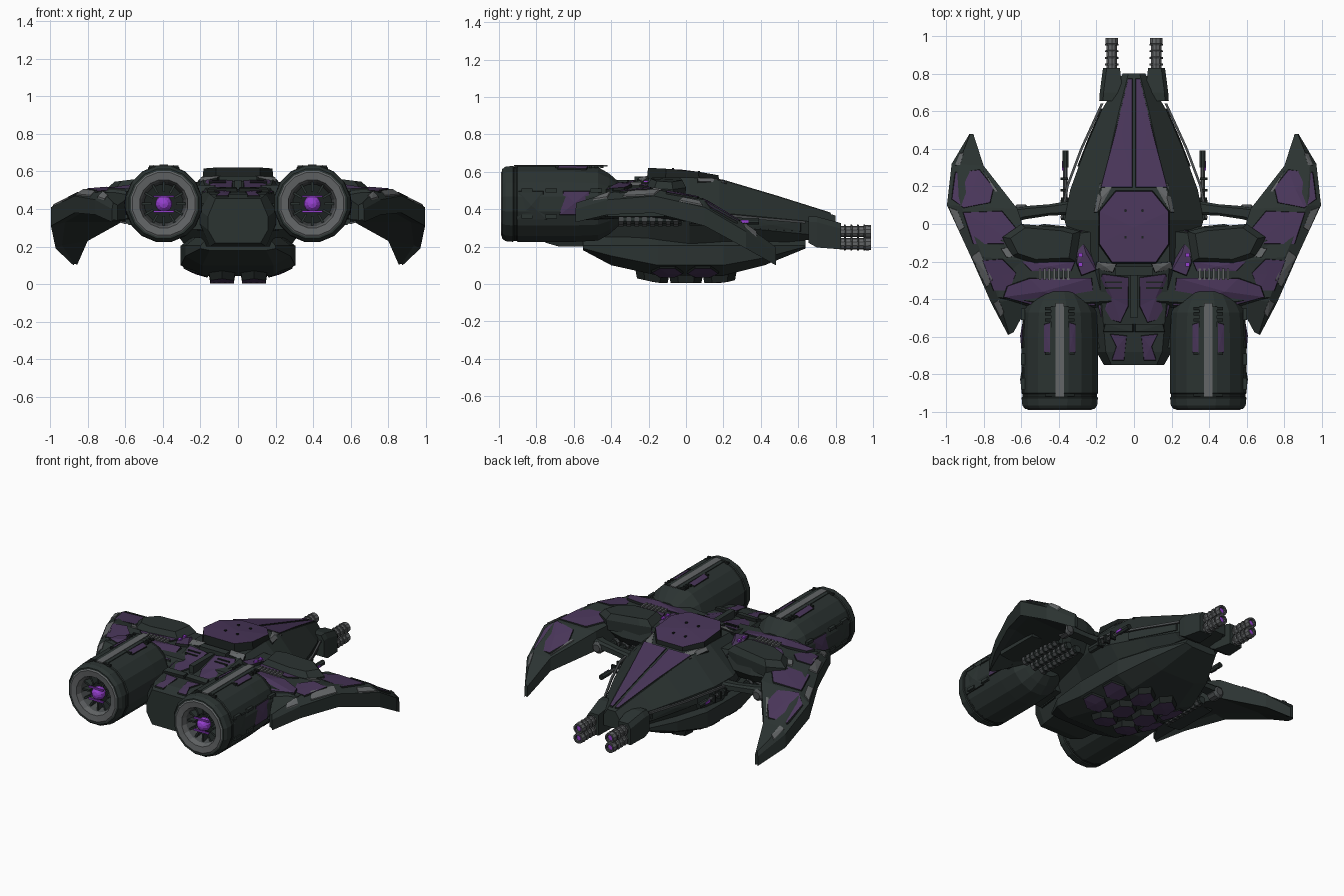
import bpy, bmesh, math
from mathutils import Vector, Matrix
from mathutils.bvhtree import BVHTree

if "Cube" in bpy.data.objects:
    bpy.data.objects.remove(bpy.data.objects["Cube"])

COLORS = {
    "hull": (0.024, 0.033, 0.031), "purple": (0.066, 0.036, 0.100), "grey": (0.125, 0.132, 0.136),
    "seam": (0.012, 0.016, 0.015), "glow": (0.30, 0.05, 0.62), "steel": (0.07, 0.077, 0.08)}
MATS = {}
for n, c in COLORS.items():
    MATS[n] = bpy.data.materials.new(n)
    MATS[n].diffuse_color = (*c, 1)


def finish(name, bm, mats, mirror=True):
    """Turn a bmesh into an object (mirrored over x) and return its surface for plates."""
    bmesh.ops.remove_doubles(bm, verts=bm.verts, dist=1e-5)
    bmesh.ops.recalc_face_normals(bm, faces=bm.faces)
    tree = BVHTree.FromBMesh(bm)
    me = bpy.data.meshes.new(name)
    bm.to_mesh(me)
    bm.free()
    for m in mats:
        me.materials.append(MATS[m])
    ob = bpy.data.objects.new(name, me)
    bpy.context.collection.objects.link(ob)
    if mirror:
        ob.modifiers.new("Mirror", "MIRROR").use_clip = False
    return tree


def loft(name, rings, mat, mirror=True):
    bm = bmesh.new()
    vs = [[bm.verts.new(p) for p in r] for r in rings]
    n = len(vs[0])
    for a, b in zip(vs, vs[1:]):
        for i in range(n):
            bm.faces.new((a[i], a[(i + 1) % n], b[(i + 1) % n], b[i]))
    bm.faces.new(vs[0])
    bm.faces.new(vs[-1])
    return finish(name, bm, [mat], mirror)


def lathe(name, prof, cols, cx, cz, sides=12):
    """Revolve (y, radius) points about a lengthwise axis; one colour per band."""
    mats = list(dict.fromkeys(cols))
    bm = bmesh.new()
    rings = []
    for y, r in prof:
        rings.append([bm.verts.new((cx + r * math.cos(t), y, cz + r * math.sin(t)))
                      for t in (2 * math.pi * (k + .5) / sides for k in range(sides))])
    for j, (a, b) in enumerate(zip(rings, rings[1:])):
        for i in range(sides):
            k = (i + 1) % sides
            bm.faces.new((a[i], a[k], b[k], b[i])).material_index = mats.index(cols[j])
    return finish(name, bm, mats)


def boxes(name, items, mat, mirror=True):
    bm = bmesh.new()
    for c, s in items:
        bmesh.ops.create_cube(bm, size=1, matrix=Matrix.Translation(c) @ Matrix.Diagonal((*s, 1)))
    finish(name, bm, [mat], mirror)


VIEW = {"top": (lambda a, b: Vector((a, b, 2)), Vector((0, 0, -1))),
        "bottom": (lambda a, b: Vector((a, b, -2)), Vector((0, 0, 1))),
        "side": (lambda a, b: Vector((2.4, a, b)), Vector((-1, 0, 0)))}


def plate(name, tree, pts, mat="purple", view="top", h=.008, mirror=True, rim="seam", inset=.008):
    """Lay an armour plate with a dark bevelled rim on a surface."""
    org, d = VIEW[view]
    hf = h if callable(h) else (lambda b: h)

    def on(p, off):
        o = org(*p)
        hit = tree.ray_cast(o, d)[0] or tree.find_nearest(o + d * 1.6)[0]
        return hit - d * off
    c = sum((Vector(p) for p in pts), Vector((0, 0))) / len(pts)
    bm = bmesh.new()
    ring, low = [], []
    for p in map(Vector, pts):
        q = c + (p - c) * (1 - inset / (p - c).length)
        ring.append(bm.verts.new(on(q, hf(p.y))))
        low.append(bm.verts.new(on(p, -.012)))
    mid = bm.verts.new(on(c, hf(c.y)))
    for i in range(len(pts)):
        k = (i + 1) % len(pts)
        bm.faces.new((ring[i], ring[k], mid))
        bm.faces.new((low[i], low[k], ring[k], ring[i])).material_index = 1
    finish(name, bm, [mat, rim], mirror)


def sym(y, half):
    """Full cross-section at y from its right half, listed top to bottom."""
    return [(x, y, z) for x, z in half] + [(-x, y, z) for x, z in reversed(half)]


# Fuselage: y, top half-width, half-width, top z, waist z, bottom z
st = [(.80, .03, .06, .365, .32, .25), (.6, .08, .175, .43, .34, .23), (.4, .125, .26, .49, .36, .21),
      (.18, .18, .34, .555, .38, .2), (.02, .19, .37, .57, .4, .2), (-.2, .19, .3, .565, .42, .2),
      (-.45, .17, .24, .505, .42, .2), (-.68, .15, .2, .48, .39, .2), (-.75, .12, .16, .455, .36, .22)]
hull = loft("fuselage", [sym(y, [(wt, zt), (w, zm), (w, zm - .07), (w * .75, zb)])
                         for y, wt, w, zt, zm, zb in st], "hull", False)
# Belly pod: y, half-width, bottom half-width, side lower z, bottom z
bst = [(-.55, .2, .15, .19, .18), (-.4, .28, .19, .15, .1), (-.15, .305, .19, .1, .045),
       (.2, .3, .18, .1, .045), (.42, .23, .13, .14, .1), (.64, .12, .07, .2, .19)]
belly = loft("belly_pod", [sym(y, [(w * .8, .25), (w, .205), (w, zs), (wb, zb)])
                           for y, w, wb, zs, zb in bst], "hull", False)
for i, (x, y) in enumerate([(.085, -.18), (.085, 0), (.085, .18), (.225, -.1), (.225, .09)]):
    hexa = [(x + .082 * math.cos(t), y + .092 * math.sin(t)) for t in (k * math.pi / 3 + math.pi / 6 for k in range(6))]
    plate(f"belly_plate_{i}", belly, hexa, view="bottom", h=.04 if x < .1 else .01, inset=.01)

# Fuselage top plating
plate("nose_panel", hull, [(.008, .78), (.03, .78), (.11, .47), (.178, .19), (.008, .19)])
plate("dorsal_plate", hull, [(.1, .18), (.19, .07), (.19, -.11), (.12, -.21), (-.12, -.21), (-.19, -.11),
                             (-.19, .07), (-.1, .18)], h=lambda y: .04 - .08 * y, mirror=False)
boxes("dorsal_bolts", [((.045, y, z), (.012, .012, .01)) for y, z in ((.07, .6), (-.07, .616))], "seam")
plate("collar_plate", hull, [(.115, .2), (.18, .22), (.215, .06), (.195, .06)], "grey", inset=.004)
plate("rear_collar", hull, [(.09, -.21), (.2, -.2), (.21, -.24), (.11, -.26)], "grey", h=.015, inset=.004)
plate("rear_deck_panel", hull, [(.025, -.28), (.17, -.26), (.215, -.36), (.18, -.5), (.07, -.53), (.025, -.44)])
plate("tail_panel", hull, [(.035, -.59), (.13, -.58), (.1, -.65), (.12, -.73), (.05, -.73)])
plate("tail_brace", hull, [(.0, -.53), (.16, -.53), (.17, -.575), (0, -.575)], "hull", h=.02)
boxes("deck_spine", [((0, -.36, .53), (.035, .28, .05)), ((0, -.25, .56), (.2, .05, .03))], "hull", False)
boxes("deck_vents", [((.11, -.31 - .03 * i, .545 - .008 * i), (.09, .01, .014)) for i in range(2)], "seam")
plate("tail_hatch", hull, [(-.5, .28), (-.5, .37), (-.66, .36), (-.66, .28)], "hull", "side")
plate("flank_panel", hull, [(.62, .28), (.62, .33), (.3, .355), (.3, .3)], "hull", "side")
# Flank pipes
loft("flank_pipe", [[(x + a, y, z + b) for a, b in ((-.007, -.007), (.007, -.007), (.007, .007), (-.007, .007))]
                    for x, y, z in ((.17, .64, .33), (.28, .4, .35), (.355, .2, .37), (.385, .03, .37))], "steel")

# Shoulders joining hull, wings and engines: x, front y, back y, top, bottom
sst = [(.12, 0, -.44, .525, .34), (.3, -.02, -.45, .53, .35), (.48, 0, -.45, .53, .355), (.72, -.06, -.42, .495, .36)]
shoulder = loft("shoulder", [[(x, f, b + .07), (x, f - .03, t), (x, k + .03, t), (x, k, t - .05), (x, k, b), (x, f - .06, b)]
                             for x, f, k, t, b in sst], "hull")
# Raised armour: one outline at three heights, shrinking upward and dipping outboard
arm = [(.7, -.07), (.6, .0), (.36, -.02), (.285, -.04), (.31, -.2), (.53, -.21), (.65, -.17)]
loft("shoulder_armour", [[(.49 + (x - .49) * s, -.1 + (y + .1) * s, z - .1 * max(0, x - .45)) for x, y in arm]
                         for s, z in ((.95, .46), (1, .53), (.8, .57))], "hull")
plate("shoulder_inner_panel", shoulder, [(.2, .0), (.29, -.03), (.31, -.21), (.28, -.28), (.2, -.25)], h=.016)
plate("shoulder_mid_panel", shoulder, [(.31, -.2), (.6, -.2), (.55, -.25), (.33, -.25)], inset=.005)
plate("shoulder_rear_panel", shoulder, [(.22, -.285), (.56, -.285), (.68, -.33), (.70, -.39), (.55, -.435), (.2, -.435)], h=.014)
boxes("shoulder_lights", [((.285, y, .548), (.02, .022, .012)) for y in (-.165, -.215)], "glow")
boxes("shoulder_vent_ribs", [((.35 + .025 * i, -.268, .535), (.013, .06, .02)) for i in range(7)], "grey")

# Sickle wings: inner top corner, outer top corner, inner and outer thickness
wst = [((.64, -.575, .42), (.67, -.59, .40), .08, .07), ((.54, -.39, .49), (.76, -.42, .45), .14, .08),
       ((.53, -.2, .515), (.87, -.17, .47), .17, .09), ((.62, .08, .46), (.995, .10, .41), .13, .1),
       ((.80, .31, .32), (.97, .32, .28), .09, .09), ((.855, .48, .175), (.875, .48, .165), .07, .065)]
rings = []
for i, o, ti, to in wst:
    i, o = Vector(i), Vector(o)
    up = Vector((0, 0, 1))
    rings.append([i, i.lerp(o, .8) + up * .03, o, o - up * to, i.lerp(o, .8) - up * to * .9, i - up * ti])
wing = loft("wing", rings, "hull")
plate("wing_front_panel", wing, [(.955, .28), (.82, .295), (.74, .195), (.76, .11), (.91, .08), (.975, .13)])
plate("wing_mid_panel", wing, [(.915, .065), (.70, .075), (.60, -.05), (.65, -.11), (.86, -.11)])
plate("wing_rear_panel", wing, [(.81, -.19), (.70, -.18), (.62, -.26), (.66, -.36), (.75, -.36)])
for i, q in enumerate([[(.955, .31), (.925, .38), (.905, .38), (.925, .31)], [(.985, .09), (.93, -.04), (.9, -.02), (.94, .075)],
                       [(.865, -.17), (.785, -.34), (.75, -.3), (.825, -.14)], [(.75, -.42), (.71, -.5), (.69, -.47), (.72, -.4)],
                       [(.79, .27), (.81, .3), (.74, .17), (.72, .17)], [(.71, -.13), (.64, -.12), (.6, -.17), (.68, -.18)]]):
    plate(f"wing_edge_plate_{i}", wing, q, "grey", inset=.004, rim="grey")

# Struts and wing-root guns between hull and wing
loft("wing_strut", [[(x, y + a * s, z + b * s) for a, b in ((-1, -.7), (1, -.7), (1, .3), (.6, .7), (-.6, .7), (-1, .3))]
                    for x, y, z, s in ((.3, .09, .36, .04), (.45, .075, .37, .03), (.58, .06, .38, .035), (.68, .04, .39, .045))], "hull")
lathe("strut_joint", [(.03, 0), (.03, .04), (.09, .04), (.105, .025), (.105, 0)], ["steel"] * 4, .6, .36, 10)
lathe("root_gun", [(.02, 0), (.02, .024), (.14, .024), (.14, .013), (.3, .013), (.3, .018), (.39, .018), (.39, 0)],
      ["hull", "hull", "hull", "steel", "hull", "hull", "seam"], .365, .335, 8)
boxes("root_gun_light", [((.377, .31, .335), (.014, .05, .016))], "glow")
boxes("root_gun_clamps", [((.37, y, .335), (.04, .014, .05)) for y in (.12, .18, .24)], "seam")
for k, (x, z) in enumerate([(.43, .335), (.5, .335), (.57, .345)]):
    prof = [(-.36, 0)]
    for j in range(8):
        y = -.36 + .042 * j
        prof += [(y, .031), (y + .025, .031), (y + .025, .024), (y + .042, .024)]
    prof.append((prof[-1][0], 0))
    lathe(f"under_wing_coil_{k}", prof, ["steel" if j % 4 == 1 else "hull" for j in range(len(prof) - 1)], x, z, 8)

# Nose guns
loft("nose_gun_housing", [[(x0, y, z0), (x1, y, z0), (x1, y, z1 - .03), (x1 - .02, y, z1), (x0, y, z1)]
                          for y, x0, x1, z0, z1 in ((.655, .06, .185, .22, .36), (.70, .06, .182, .195, .36), (.83, .075, .165, .185, .325))], "hull")
for k, z in enumerate((.215, .28)):
    prof = [(.8, 0)]
    for j in range(4):
        y = .82 + .035 * j
        prof += [(y, .03), (y + .024, .03), (y + .024, .037), (y + .033, .037)]
    prof += [(.955, .03), (.96, .036), (.99, .034), (.99, .022), (.975, .02), (.975, 0)]
    lathe(f"nose_gun_barrel_{k}", prof, ["steel" if j % 4 == 3 else "grey" for j in range(len(prof) - 5)]
          + ["grey", "steel", "steel", "glow"], .118, z, 10)

# Engines
EX, EZ = .395, .428
engine = lathe("engine_shell", [(-.36, 0), (-.36, .12), (-.41, .165), (-.47, .2), (-.6, .207), (-.9, .207), (-.905, .202),
                                (-.92, .202), (-.925, .207), (-.965, .203), (-.985, .188), (-.985, .178), (-.99, .17), (-.985, .13),
                                (-.95, .12), (-.88, .105), (-.88, 0)],
               ["hull"] * 6 + ["seam"] + ["hull"] * 4 + ["grey", "grey", "grey", "steel", "seam"], EX, EZ, 16)
lathe("engine_core", [(-.88, 0)] + [(-.93 - .045 * math.sin(t), .045 * math.cos(t)) for t in
      (math.radians(a) for a in range(-60, 91, 30))], ["glow"] * 6, EX, EZ, 12)
boxes("engine_core_bars", [((EX, -.955, EZ + s * .04), (.11, .012, .01)) for s in (-1, 1)], "glow")
bm = bmesh.new()
for k in range(12):
    bmesh.ops.create_cube(bm, size=1, matrix=Matrix.Translation((EX, -.915, EZ)) @ Matrix.Rotation(k * math.pi / 6, 4, "Y")
                          @ Matrix.Translation((.09, 0, 0)) @ Matrix.Diagonal((.05, .05, .012, 1)))
finish("engine_vanes", bm, ["hull"])
boxes("engine_top_stripe", [((EX, -.67, .632), (.045, .5, .008))], "grey")
boxes("engine_top_rails", [((EX + s * .035, -.67, .628), (.025, .46, .01)) for s in (-1, 1)], "hull")
for s in (-1, 1):
    plate(f"engine_top_panel_{s + 1}", engine, [(EX + s * a, b) for a, b in ((.05, -.52), (.085, -.53), (.085, -.69), (.05, -.69))], inset=.005)
boxes("engine_top_vents", [((EX + s * .05, y, .626), (.055, .016, .014)) for s in (-1, 1) for y in (-.45, -.48, -.51, -.69, -.91)], "seam")
plate("engine_side_panel", engine, [(-.51, .5), (-.66, .5), (-.68, .365), (-.53, .365)], view="side")
plate("engine_side_hatch", engine, [(-.76, .5), (-.9, .5), (-.91, .34), (-.74, .34)], "hull", "side")
boxes("engine_side_clips", [((.59, y, z), (.02, .06, .02)) for y in (-.48, -.72, -.85) for z in (.36, .5)], "hull")
# Engine pylons to the hull
boxes("engine_pylon", [((.21, -.55, .36), (.1, .22, .14))], "hull")

for m in bpy.data.materials:
    if m.users and not m.is_grease_pencil:
        m.use_nodes = True
        m.node_tree.nodes["Principled BSDF"].inputs["Base Color"].default_value = m.diffuse_color
